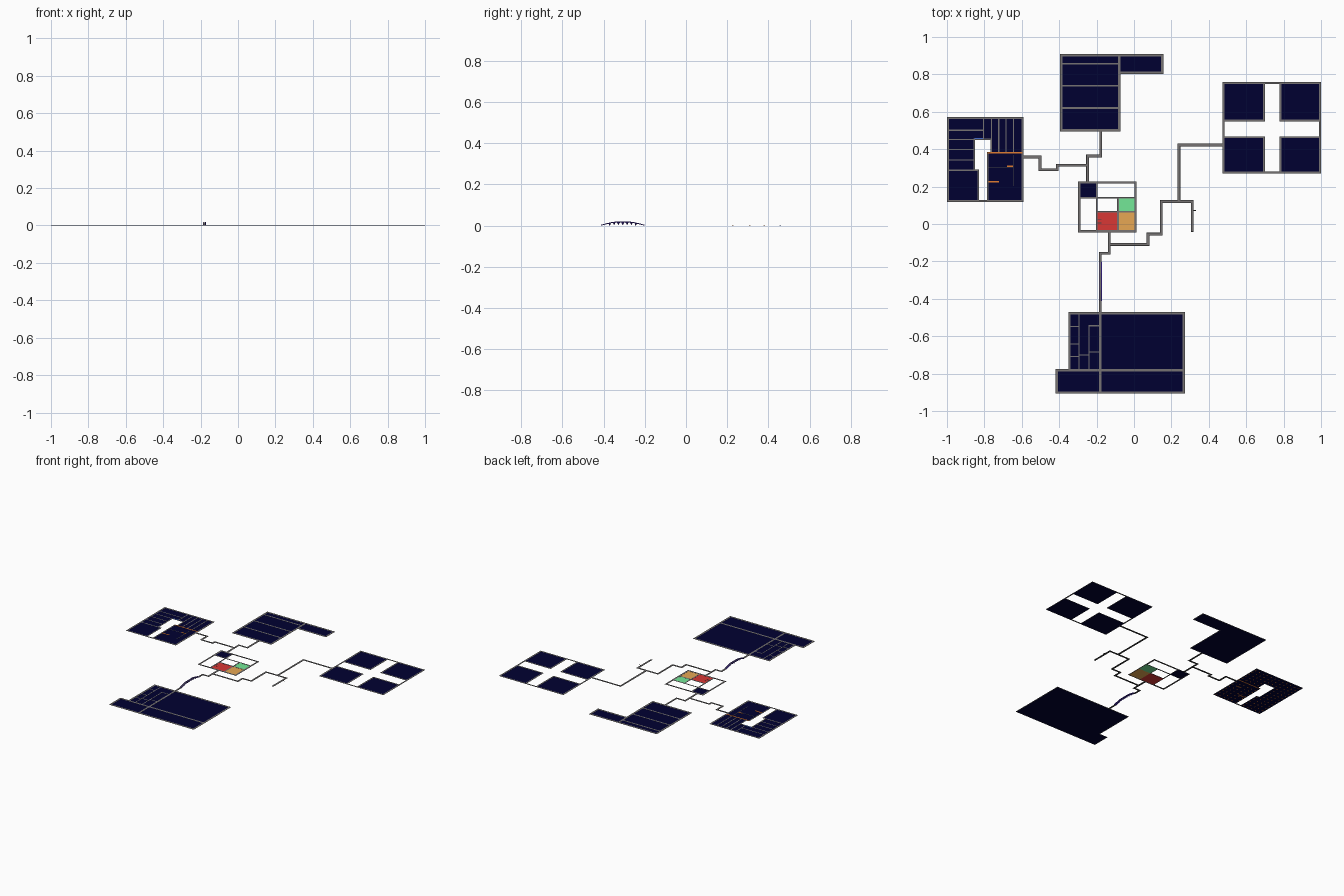
import bpy, bmesh, math
from mathutils import Vector

if "Cube" in bpy.data.objects:
    bpy.data.objects.remove(bpy.data.objects["Cube"])


def mat(name, r, g, b):
    m = bpy.data.materials.new(name)
    m.diffuse_color = (r, g, b, 1)
    m.use_nodes = True
    m.node_tree.nodes["Principled BSDF"].inputs["Base Color"].default_value = m.diffuse_color
    return m


NAVY = mat("navy floor", 0.0, 0.0, 0.031)
GREY = mat("grey trim", 0.18, 0.17, 0.17)
DARK = mat("dark edging", 0.065, 0.065, 0.065)
RED = mat("red floor", 0.69, 0.038, 0.035)
GREEN = mat("green floor", 0.175, 0.8, 0.31)
TAN = mat("tan floor", 0.82, 0.4, 0.09)
ORANGE = mat("orange line", 0.75, 0.2, 0.03)
BLUE = mat("blue line", 0.06, 0.15, 0.6)
INDIGO = mat("indigo bridge", 0.06, 0.025, 0.42)
DY = -0.004  # small overall shift so the model is centred


def make(name, bm, *mats):
    me = bpy.data.meshes.new(name)
    bmesh.ops.recalc_face_normals(bm, faces=bm.faces)
    bm.to_mesh(me)
    bm.free()
    for m in mats:
        me.materials.append(m)
    ob = bpy.data.objects.new(name, me)
    ob.location.y = DY
    bpy.context.collection.objects.link(ob)


def add_box(bm, x0, y0, x1, y1, z0, z1):
    vs = bmesh.ops.create_cube(bm, size=1)["verts"]
    for v in vs:
        v.co = Vector(((x0, x1)[v.co.x > 0], (y0, y1)[v.co.y > 0], (z0, z1)[v.co.z > 0]))


def plates(name, rects, m, z0=0.0004, z1=0.0012):
    bm = bmesh.new()
    for x0, y0, x1, y1 in rects:
        add_box(bm, x0, y0, x1, y1, z0, z1)
    make(name, bm, m)


def strips(name, paths, w, m, z0=0.001, z1=0.0018):
    """Axis-aligned strips of width w along each polyline."""
    h = w / 2
    bm = bmesh.new()
    for p in paths:
        for (ax, ay), (bx, by) in zip(p, p[1:]):
            add_box(bm, min(ax, bx) - h, min(ay, by) - h, max(ax, bx) + h, max(ay, by) + h, z0, z1)
    make(name, bm, m)


def ring(x0, y0, x1, y1):
    return [(x0, y0), (x1, y0), (x1, y1), (x0, y1), (x0, y0)]


def hline(y, x0, x1):
    return [(x0, y), (x1, y)]


def vline(x, y0, y1):
    return [(x, y0), (x, y1)]


W = 0.013   # main border width
T = 0.006   # inner line width

# North building
north = [(-0.39, 0.505, -0.08, 0.906), (-0.08, 0.812, 0.152, 0.906)]
plates("north_floor", north, NAVY)
strips("north_border", [ring(*r) for r in north], W, GREY)
strips("north_dividers", [hline(y, -0.39, -0.08) for y in (0.861, 0.743, 0.625)], 0.01, GREY)

# North-east building: four rooms around a cross-shaped gap
xs, ys = [(0.478, 0.695), (0.784, 0.994)], [(0.28, 0.468), (0.557, 0.757)]
ne = [(a, c, b, d) for a, b in xs for c, d in ys]
plates("northeast_floors", ne, NAVY)
strips("northeast_room_borders", [ring(*r) for r in ne], 0.01, GREY)
strips("northeast_outer_border", [ring(0.478, 0.28, 0.994, 0.757)], 0.011, GREY)

# West building, with an open courtyard
west = [(-0.994, 0.128, -0.832, 0.292), (-0.994, 0.292, -0.855, 0.46), (-0.994, 0.46, -0.762, 0.571),
        (-0.762, 0.385, -0.597, 0.571), (-0.782, 0.128, -0.597, 0.385)]
plates("west_floor", west, NAVY)
strips("west_outer_border", [ring(-0.994, 0.128, -0.597, 0.571)], 0.011, GREY)
strips("west_courtyard_border", [[(-0.832, 0.128), (-0.832, 0.292), (-0.855, 0.292), (-0.855, 0.457),
                                  (-0.762, 0.457), (-0.762, 0.385), (-0.782, 0.385), (-0.782, 0.128)],
                                 hline(0.292, -0.994, -0.855)], 0.008, GREY)
west_lines = [hline(0.505, -0.994, -0.805), vline(-0.805, 0.457, 0.571)]
west_lines += [hline(y, -0.994, -0.855) for y in (0.455, 0.402, 0.347)]
west_lines += [vline(-0.762 + 0.039 * i, 0.385, 0.571) for i in range(4)]
strips("west_dividers", west_lines, T, GREY)
strips("west_hall_lines", [hline(0.308, -0.775, -0.65), vline(-0.645, 0.21, 0.37)], 0.004, DARK)
strips("west_orange_lines", [hline(0.384, -0.78, -0.6), hline(0.231, -0.775, -0.727),
                             hline(0.313, -0.675, -0.65)], 0.008, ORANGE, 0, 0.0022)
strips("west_blue_line", [hline(0.461, -0.85, -0.81)], 0.007, BLUE, 0.001, 0.0022)

# Grid of small orange studs on the underside of the west building
studs = []
for i in range(12):
    for j in range(13):
        x, y = -0.98 + 0.034 * i, 0.142 + 0.034 * j
        if any(a + 0.005 < x < b - 0.005 and c + 0.005 < y < d - 0.005 for a, c, b, d in west):
            studs.append((x - 0.004, y - 0.004, x + 0.004, y + 0.004))
plates("west_underside_studs", studs, ORANGE, 0, 0.0006)

# Central building with coloured rooms
plates("centre_navy_room", [(-0.29, 0.145, -0.2, 0.227)], NAVY)
plates("centre_red_room", [(-0.2, -0.033, -0.086, 0.07)], RED)
plates("centre_green_room", [(-0.086, 0.07, 0.008, 0.145)], GREEN)
plates("centre_tan_room", [(-0.086, -0.033, 0.008, 0.07)], TAN)
strips("centre_border", [ring(-0.292, -0.035, 0.008, 0.226)], W, GREY)
strips("centre_dividers", [vline(-0.2, -0.035, 0.226), hline(0.145, -0.292, 0.008),
                           vline(-0.086, -0.035, 0.145), hline(0.07, -0.2, 0.008)], 0.009, GREY)
strips("centre_red_marks", [hline(0.03, -0.2, -0.175), hline(0.01, -0.2, -0.175)], 0.004, DARK)

# South building
plates("south_floor", [(-0.345, -0.775, 0.267, -0.474), (-0.413, -0.897, 0.267, -0.775)], NAVY)
strips("south_border", [[(-0.345, -0.775), (-0.345, -0.474), (0.267, -0.474), (0.267, -0.897),
                         (-0.413, -0.897), (-0.413, -0.777), (0.267, -0.777)],
                        vline(-0.18, -0.897, -0.474)], W, GREY)
strips("south_dividers", [vline(-0.295, -0.775, -0.474), vline(-0.24, -0.775, -0.54),
                          hline(-0.54, -0.24, -0.18), hline(-0.68, -0.24, -0.18),
                          hline(-0.697, -0.295, -0.24)] +
       [hline(y, -0.345, -0.295) for y in (-0.545, -0.637, -0.705)], T, GREY)

# Walkways: dark edging with a lighter centre strip
walks = [
    [(-0.178, 0.5), (-0.178, 0.368), (-0.248, 0.368), (-0.248, 0.23)],
    [(-0.248, 0.318), (-0.41, 0.318), (-0.41, 0.294), (-0.503, 0.294), (-0.503, 0.362), (-0.595, 0.362)],
    [(-0.132, -0.04), (-0.132, -0.152), (-0.18, -0.152), (-0.18, -0.2)],
    [(-0.18, -0.41), (-0.18, -0.472)],
    [(-0.132, -0.105), (0.075, -0.105), (0.075, -0.05), (0.146, -0.05), (0.146, 0.124),
     (0.311, 0.124), (0.311, -0.03)],
    [(0.24, 0.124), (0.24, 0.426), (0.475, 0.426)],
]
strips("walkway_edging", walks, 0.015, DARK, 0.0004, 0.0012)
strips("walkway_centre", walks, 0.009, GREY, 0.001, 0.0016)
strips("walkway_stub", [hline(0.077, 0.311, 0.328)], 0.006, DARK, 0.0004, 0.0012)

# Arched bridge on the south walkway
N = 28


def arch(t):
    return 0.0145 * min(1, math.sin(math.pi * t) * 1.25) if 0 < t < 1 else 0


def sweep(name, x0, x1, lo, hi, m):
    """Solid band following the arch, from lo to hi above it."""
    bm = bmesh.new()
    rows = []
    for i in range(N + 1):
        y, z = -0.408 + 0.21 * i / N, arch(i / N)
        rows.append([bm.verts.new(c) for c in ((x0, y, z + lo), (x1, y, z + lo), (x1, y, z + hi), (x0, y, z + hi))])
    for a, b in zip(rows, rows[1:]):
        for k in range(4):
            bm.faces.new((a[k], a[(k + 1) % 4], b[(k + 1) % 4], b[k]))
    bm.faces.new(rows[0])
    bm.faces.new(rows[-1])
    make(name, bm, m)


sweep("bridge_deck", -0.184, -0.176, 0.0008, 0.0018, GREY)
sweep("bridge_underside", -0.186, -0.174, 0, 0.001, INDIGO)
sweep("bridge_left_edge", -0.188, -0.184, 0, 0.0045, INDIGO)
sweep("bridge_right_edge", -0.176, -0.172, 0, 0.0045, INDIGO)

# Pointed supports hanging under the deck
bm = bmesh.new()
for i in range(7):
    t = 0.2 + 0.1 * i
    y, z = -0.408 + 0.21 * t, arch(t) + 0.0005
    new = bmesh.ops.create_cone(bm, cap_ends=True, segments=4, radius1=0.0005, radius2=0.007, depth=0.012)["verts"]
    bmesh.ops.translate(bm, verts=new, vec=(-0.18, y, z - 0.006))
make("bridge_supports", bm, INDIGO)
